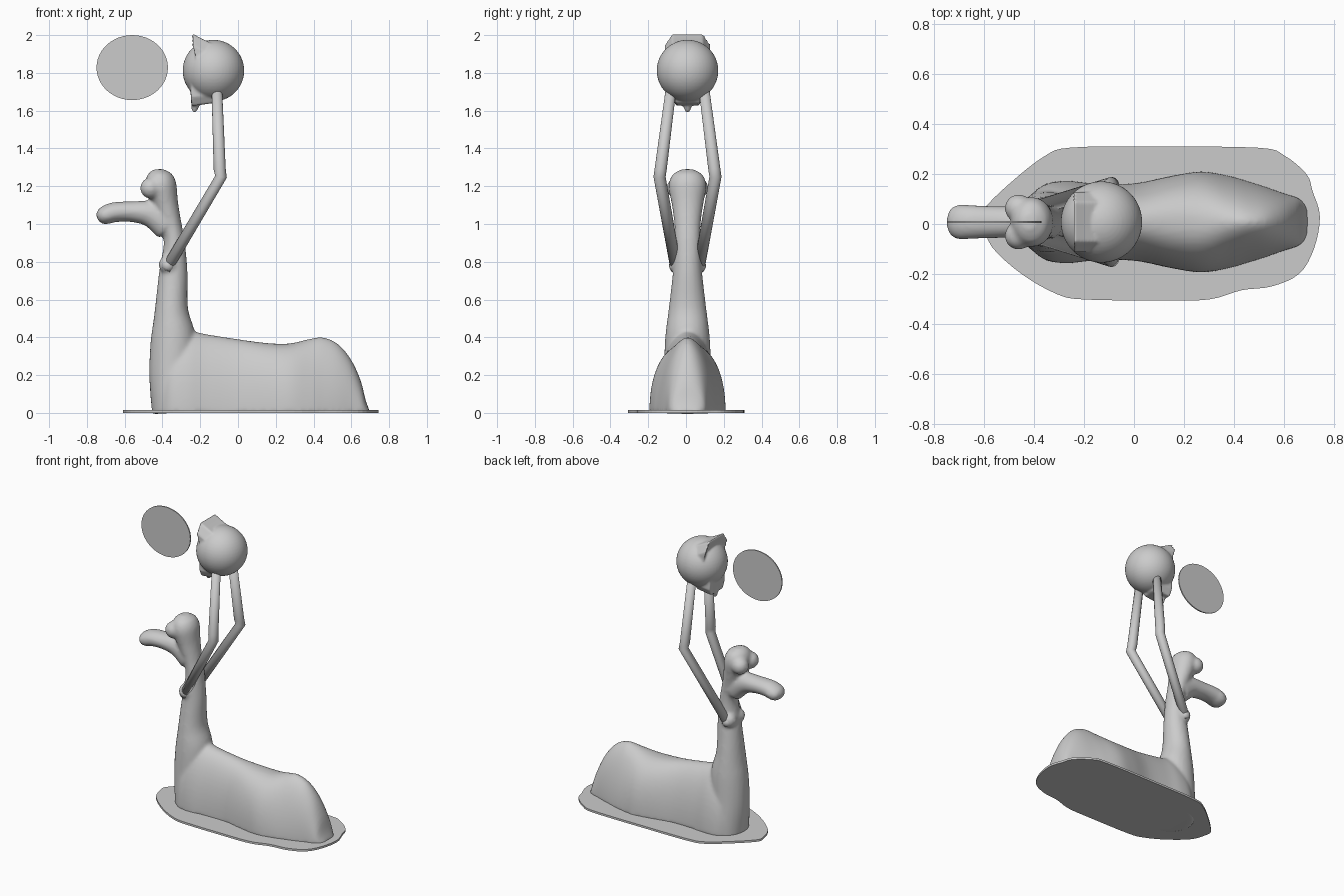
import bpy, bmesh
from math import sin, cos, pi
from mathutils import Vector, Matrix

if "Cube" in bpy.data.objects:
    bpy.data.objects.remove(bpy.data.objects["Cube"])

YC = 0.008  # symmetry plane


def spline(rows, steps):
    """Catmull-Rom interpolation of rows of numbers."""
    out = []
    for i in range(len(rows) - 1):
        p0, p1 = rows[max(i - 1, 0)], rows[i]
        p2, p3 = rows[i + 1], rows[min(i + 2, len(rows) - 1)]
        for k in range(steps):
            t = k / steps
            out.append([b + 0.5 * t * (c - a + t * (2*a - 5*b + 4*c - d + t * (3*b - 3*c + d - a)))
                        for a, b, c, d in zip(p0, p1, p2, p3)])
    return out + [list(rows[-1])]


def loft(bm, rings):
    loops = [[bm.verts.new(p) for p in r] for r in rings]
    n = len(loops[0])
    for a, b in zip(loops, loops[1:]):
        for i in range(n):
            bm.faces.new((a[i], a[(i + 1) % n], b[(i + 1) % n], b[i]))
    bm.faces.new(loops[0][::-1])
    bm.faces.new(loops[-1])


def tube(bm, rows, steps=5, n=24):
    """Rows: x, y, z, half depth, half width."""
    rows = spline(rows, steps)
    pts = [Vector(r[:3]) for r in rows]
    rings = []
    for i, r in enumerate(rows):
        a, b = pts[max(i - 1, 0)], pts[min(i + 1, len(pts) - 1)]
        d = (pts[i] - a).normalized() + (b - pts[i]).normalized()
        d.normalize()
        u = Vector((0, 1, 0)).cross(d).normalized()
        v = d.cross(u)
        rings.append([pts[i] + u * r[3] * cos(2*pi*k/n) + v * r[4] * sin(2*pi*k/n) for k in range(n)])
    loft(bm, rings)


def ball(bm, c, r, seg=32):
    bmesh.ops.create_uvsphere(bm, u_segments=seg, v_segments=seg // 2, radius=r,
                              matrix=Matrix.Translation(c))


def finish(name, bm, voxel=0, smooth=0, flat=False):
    bmesh.ops.recalc_face_normals(bm, faces=bm.faces)
    me = bpy.data.meshes.new(name)
    bm.to_mesh(me)
    bm.free()
    ob = bpy.data.objects.new(name, me)
    bpy.context.collection.objects.link(ob)
    if not flat:
        for p in me.polygons:
            p.use_smooth = True
    if voxel:
        m = ob.modifiers.new("merge", 'REMESH')
        m.mode, m.voxel_size, m.use_smooth_shade = 'VOXEL', voxel, True
        s = ob.modifiers.new("soften", 'SMOOTH')
        s.factor, s.iterations = 0.5, smooth
    return ob


def slab(name, outline, lo, hi):
    """Thin plate between two mapped copies of an outline."""
    bm = bmesh.new()
    loft(bm, [[lo(p) for p in outline], [hi(p) for p in outline]])
    return finish(name, bm, flat=True)


# Animal: resting body, upright neck, snout, eyes and shoulders
bm = bmesh.new()
body = [  # x, top height, half width, section exponent
    (-0.43, 0.22, 0.09, 2.2), (-0.36, 0.36, 0.15, 2.2), (-0.27, 0.43, 0.165, 2.0),
    (-0.16, 0.415, 0.155, 2.0), (0.0, 0.39, 0.155, 2.1), (0.15, 0.37, 0.185, 2.3),
    (0.27, 0.367, 0.202, 2.2), (0.38, 0.392, 0.185, 1.8), (0.45, 0.40, 0.165, 1.7),
    (0.53, 0.365, 0.14, 1.8), (0.60, 0.28, 0.115, 2.0), (0.65, 0.17, 0.10, 2.0),
    (0.675, 0.07, 0.085, 2.0), (0.695, 0.015, 0.06, 2.0)]
rings = []
for x, h, w, e in spline(body, 4):
    ring = []
    for k in range(33):
        c, s = cos(pi * k / 32), sin(pi * k / 32)
        ring.append((x, YC + w * abs(c) ** (2 / e) * (1 if c > 0 else -1), h * abs(s) ** (2 / e)))
    rings.append(ring)
loft(bm, rings)
neck = [  # z, x, half depth, half width
    (0, -0.335, 0.12, 0.145), (0.2, -0.345, 0.125, 0.128), (0.4, -0.343, 0.118, 0.118),
    (0.55, -0.352, 0.088, 0.1), (0.75, -0.342, 0.075, 0.077), (0.9, -0.337, 0.056, 0.068),
    (1.0, -0.355, 0.056, 0.07), (1.1, -0.382, 0.067, 0.083), (1.2, -0.408, 0.083, 0.1),
    (1.26, -0.418, 0.066, 0.08), (1.29, -0.42, 0.025, 0.03)]
tube(bm, [(x, YC, z, d, w) for z, x, d, w in neck])
snout = [  # x, z, half height, half width
    (-0.37, 1.0, 0.09, 0.07), (-0.46, 1.052, 0.07, 0.065), (-0.56, 1.065, 0.055, 0.064),
    (-0.65, 1.063, 0.053, 0.068), (-0.70, 1.048, 0.05, 0.07), (-0.73, 1.036, 0.038, 0.055),
    (-0.745, 1.03, 0.015, 0.025)]
tube(bm, [(x, YC, z, h, w) for x, z, h, w in snout])
for s in (-1, 1):
    ball(bm, (-0.462, YC + s * 0.055, 1.19), 0.056)
    ball(bm, (-0.37, YC + s * 0.045, 0.785), 0.05)
finish("animal_body", bm, 0.011, 6)

# Raised arms holding the ball
for s, name in ((-1, "right_arm"), (1, "left_arm")):
    bm = bmesh.new()
    tube(bm, [(-0.38, YC + s * 0.06, 0.76, 0.03, 0.03),
              (-0.09, YC + s * 0.148, 1.25, 0.031, 0.032),
              (-0.097, YC + s * 0.142, 1.29, 0.032, 0.032),
              (-0.112, YC + s * 0.088, 1.71, 0.028, 0.028)], 1, 20)
    ball(bm, (-0.37, YC + s * 0.063, 0.78), 0.035, 20)
    finish(name, bm)

# Ball with a crest on top and a pointed tuft below
bm = bmesh.new()
ball(bm, (-0.13, YC, 1.812), 0.163, 48)
crest = [(-0.245, 2.01), (-0.2, 1.985), (-0.14, 1.955), (-0.13, 1.85), (-0.23, 1.85), (-0.222, 1.93)]
loft(bm, [[(x, YC + y, z - dz) for x, z in crest]
          for y, dz in ((-0.12, 0.06), (-0.08, 0), (0.08, 0), (0.12, 0.06))])
tuft = [(-0.245, 1.625), (-0.19, 1.632), (-0.13, 1.64), (-0.13, 1.72), (-0.255, 1.74)]
loft(bm, [[(x, YC + y, z + dz) for x, z in tuft]
          for y, dz in ((-0.085, 0.045), (-0.06, 0), (0.06, 0), (0.085, 0.045))])
tube(bm, [(-0.22, YC, 1.67, 0.03, 0.035), (-0.228, YC, 1.62, 0.02, 0.022),
          (-0.232, YC, 1.592, 0.01, 0.01)], 3, 12)
finish("crested_ball", bm, 0.007, 4)

# Flat upright disc floating beside the ball
disc = [(-0.56 + 0.189 * cos(2*pi*k/48), 1.828 + 0.172 * sin(2*pi*k/48)) for k in range(48)]
slab("floating_disc", disc, lambda p: (p[0], 0.004, p[1]), lambda p: (p[0], 0.012, p[1]))

# Irregular ground plate
plate = [(-0.605, 0.01), (-0.57, -0.09), (-0.45, -0.2), (-0.31, -0.28), (-0.2, -0.302),
         (0.1, -0.306), (0.3, -0.302), (0.43, -0.265), (0.55, -0.25), (0.66, -0.2),
         (0.72, -0.1), (0.744, 0.03), (0.715, 0.13), (0.69, 0.2), (0.6, 0.275), (0.5, 0.305),
         (0.1, 0.31), (-0.25, 0.306), (-0.36, 0.27), (-0.5, 0.16), (-0.6, 0.06)]
outline = spline(plate + plate[:1], 4)[:-1]
slab("ground_plate", outline, lambda p: (p[0], p[1], 0), lambda p: (p[0], p[1], 0.014))
